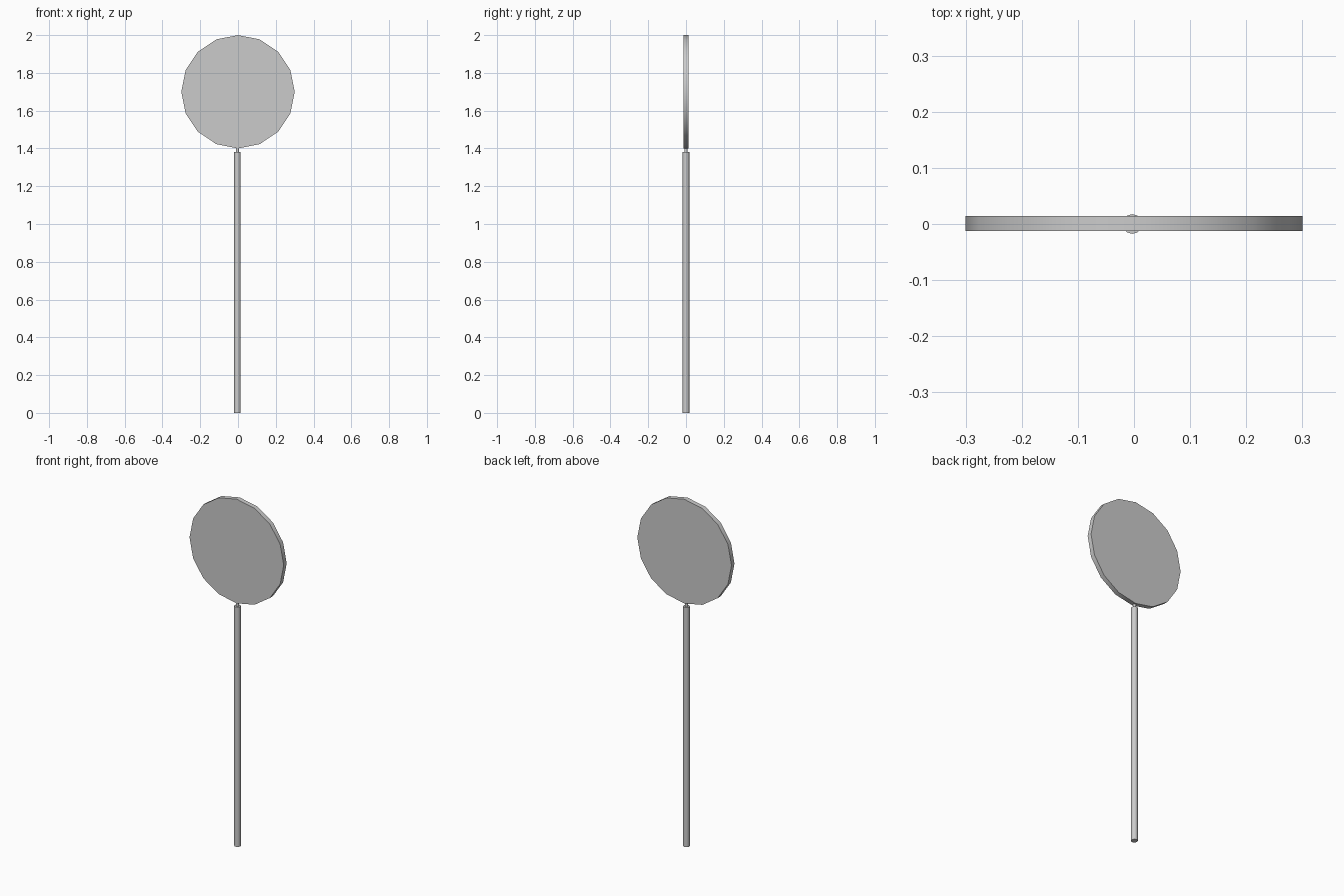
import bpy
import math

if "Cube" in bpy.data.objects:
    bpy.data.objects.remove(bpy.data.objects["Cube"])


def cylinder(name, sides, radius, depth, location, rotation=(0, 0, 0)):
    bpy.ops.mesh.primitive_cylinder_add(vertices=sides, radius=radius, depth=depth,
                                        location=location, rotation=rotation)
    ob = bpy.context.object
    ob.name = name
    bpy.ops.object.transform_apply(location=False, rotation=True, scale=True)
    bpy.ops.object.shade_smooth_by_angle(angle=math.radians(35))
    return ob


POLE_X = -0.003

# Upright pole
cylinder("pole", 12, 0.0175, 1.38, (POLE_X, 0, 0.69))

# Thin neck joining the pole to the disc
cylinder("neck", 12, 0.008, 0.05, (POLE_X, 0, 1.395))

# Round sign plate facing front, with a corner at the very top
cylinder("sign_disc", 16, 0.3, 0.027, (0, 0.001, 1.7), (math.pi / 2, 0, 0))
